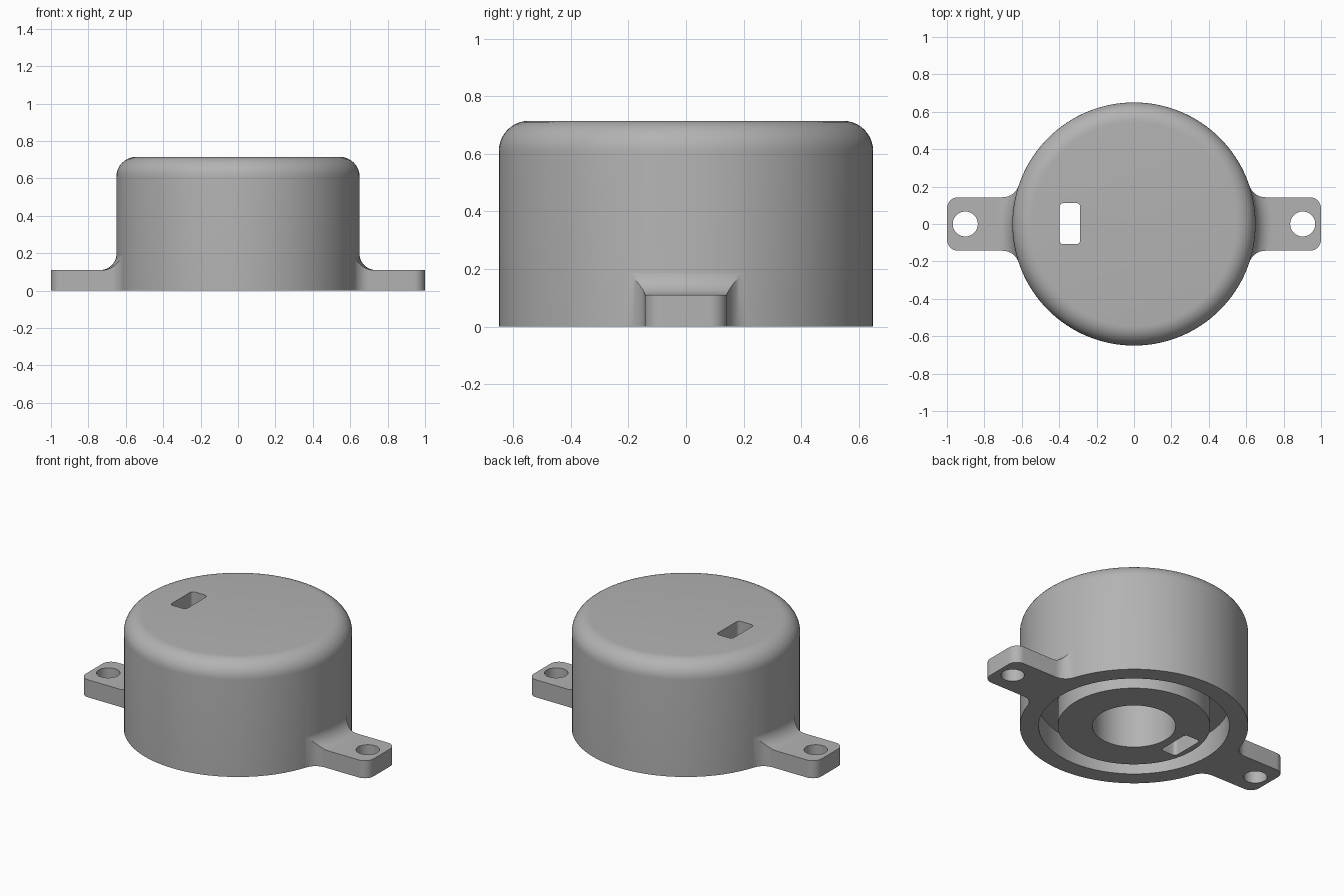
import bpy
import bmesh
from math import sin, cos, pi, sqrt, radians, atan2

cube = bpy.data.objects.get("Cube")
if cube:
    bpy.data.objects.remove(cube, do_unlink=True)

gray = bpy.data.materials.new("plain gray")
gray.use_nodes = True
gray.diffuse_color = (0.45, 0.45, 0.45, 1)
gray.node_tree.nodes["Principled BSDF"].inputs["Base Color"].default_value = (0.45, 0.45, 0.45, 1)

R, H, EDGE = 0.65, 0.715, 0.105         # housing radius, height, top rounding
EAR_H, EAR_W, FILLET = 0.11, 0.143, 0.09


def arc(cx, cy, r, a0, a1, n=10):
    return [(cx + r * cos(radians(a0 + (a1 - a0) * i / n)),
             cy + r * sin(radians(a0 + (a1 - a0) * i / n))) for i in range(n + 1)]


def finish(name, bm):
    bmesh.ops.recalc_face_normals(bm, faces=bm.faces)
    mesh = bpy.data.meshes.new(name)
    bm.to_mesh(mesh)
    bm.free()
    mesh.materials.append(gray)
    obj = bpy.data.objects.new(name, mesh)
    bpy.context.collection.objects.link(obj)
    return obj


def lathe(name, profile, closed=False, steps=128):
    bm = bmesh.new()
    verts = [bm.verts.new((r, 0, z)) for r, z in profile]
    pairs = list(zip(verts, verts[1:]))
    if closed:
        pairs.append((verts[-1], verts[0]))
    edges = [bm.edges.new(p) for p in pairs]
    bmesh.ops.spin(bm, geom=verts + edges, cent=(0, 0, 0), axis=(0, 0, 1),
                   angle=2 * pi, steps=steps, use_merge=True)
    bmesh.ops.remove_doubles(bm, verts=bm.verts, dist=1e-5)
    return finish(name, bm)


def prism(name, outline, z0, z1):
    bm = bmesh.new()
    face = bm.faces.new([bm.verts.new((x, y, z0)) for x, y in outline])
    top = bmesh.ops.extrude_face_region(bm, geom=[face])["geom"]
    bmesh.ops.translate(bm, vec=(0, 0, z1 - z0),
                        verts=[v for v in top if isinstance(v, bmesh.types.BMVert)])
    return finish(name, bm)


def combine(obj, other, operation):
    mod = obj.modifiers.new(operation.title(), 'BOOLEAN')
    mod.operation, mod.object, mod.solver = operation, other, 'EXACT'
    bpy.context.view_layer.objects.active = obj
    bpy.ops.object.modifier_apply(modifier=mod.name)
    bpy.data.objects.remove(other, do_unlink=True)


# Round housing with a rounded top, a blind centre bore and a ring groove below
housing = lathe("housing", [(0, 0.55), (0.237, 0.55), (0.237, 0), (0.434, 0), (0.434, 0.15),
                            (0.543, 0.15), (0.543, 0), (R, 0)]
                + arc(R - EDGE, H - EDGE, EDGE, 0, 90) + [(0, H)])

# Mounting ears: flared plan outline trimmed by a ring that blends up the wall
cx = sqrt((R + FILLET) ** 2 - (EAR_W + FILLET) ** 2)
cy = EAR_W + FILLET
touch = 180 + atan2(cy, cx) * 180 / pi
half = arc(1 - 0.06, EAR_W - 0.06, 0.06, 0, 90) + arc(cx, cy, FILLET, 270, touch) + [(0.5, 0.2)]
for side in (1, -1):
    outline = [(x * side, y) for x, y in half] + [(x * side, -y) for x, y in reversed(half)]
    ear = prism("mounting_ear", outline, 0, 0.3)
    ring = lathe("ear_trim", [(0.6, -0.1), (1.2, -0.1), (1.2, EAR_H)]
                 + arc(R + FILLET - 0.001, EAR_H + FILLET, FILLET, 270, 180)
                 + [(0.6, EAR_H + FILLET)], closed=True)
    combine(ear, ring, 'INTERSECT')
    combine(housing, ear, 'UNION')
    hole = prism("screw_hole", arc(0.902 * side, 0, 0.067, 0, 350, 35), -0.1, 0.3)
    combine(housing, hole, 'DIFFERENCE')

# Rectangular slot through the housing
corners = [(-0.308, 0.092, 0), (-0.378, 0.092, 90), (-0.378, -0.088, 180), (-0.308, -0.088, 270)]
slot = prism("slot_cutter", [p for x, y, a in corners for p in arc(x, y, 0.02, a, a + 90, 4)], -0.1, 1)
combine(housing, slot, 'DIFFERENCE')

bpy.ops.object.select_all(action='DESELECT')
housing.select_set(True)
bpy.context.view_layer.objects.active = housing
bpy.ops.object.shade_smooth_by_angle(angle=radians(30))
